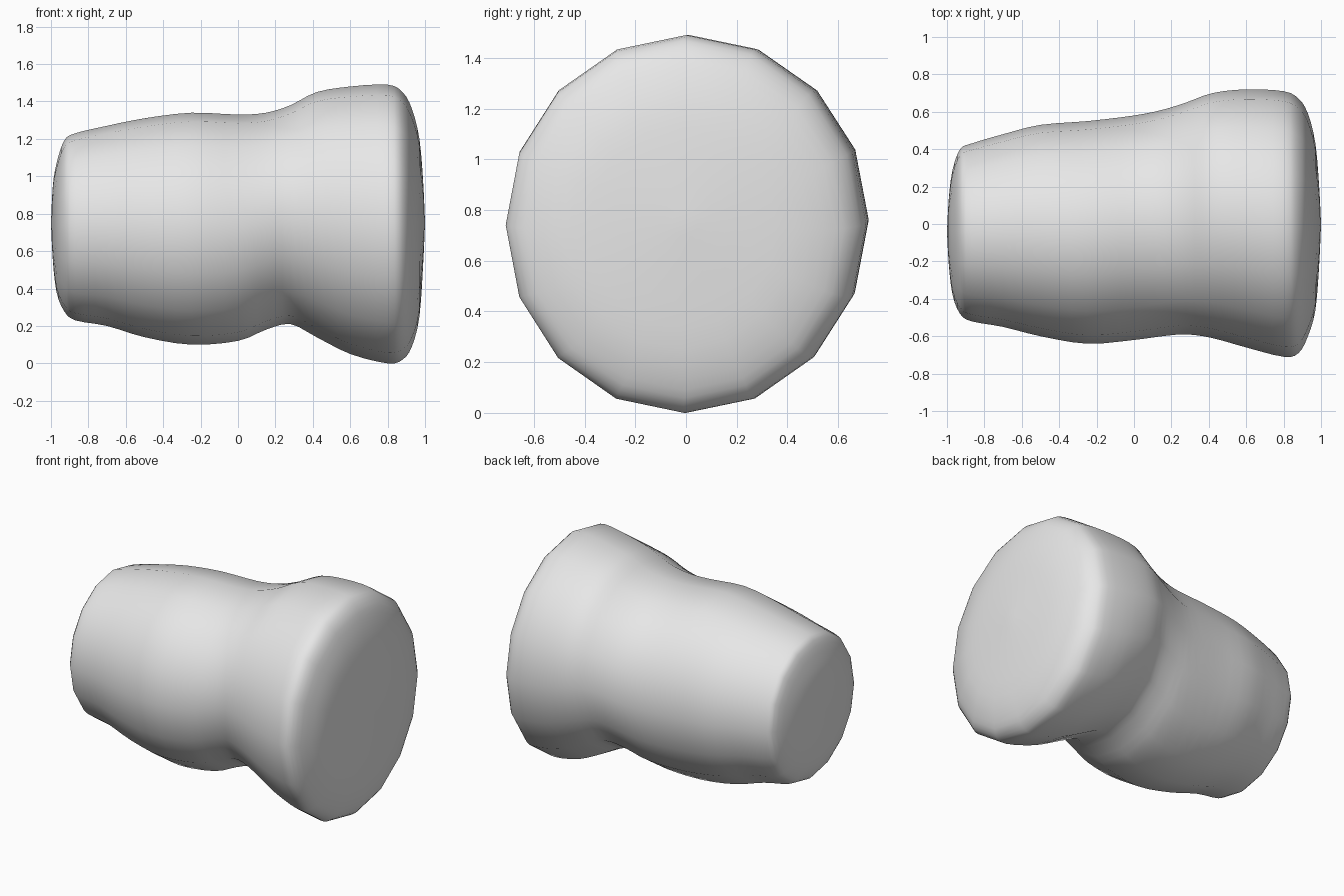
import bpy
import bmesh
import math

SIDES = 16
STEPS = 3

old = bpy.data.objects.get("Cube")
if old:
    bpy.data.objects.remove(old, do_unlink=True)


def make_material(name, color):
    material = bpy.data.materials.new(name)
    material.use_nodes = True
    material.diffuse_color = color
    material.node_tree.nodes["Principled BSDF"].inputs["Base Color"].default_value = color
    return material


def smooth_between(before, start, end, after, t):
    """Catmull-Rom interpolation between two neighbouring sections."""
    result = []
    for a, b, c, d in zip(before, start, end, after):
        slope = c - a
        bend = 2 * a - 5 * b + 4 * c - d
        twist = 3 * b - a - 3 * c + d
        result.append(b + (slope * t + bend * t ** 2 + twist * t ** 3) / 2)
    return result


def refine(sections, steps):
    """Insert smooth in-between sections along the body."""
    last = len(sections) - 1
    refined = []
    for i in range(last):
        neighbours = [sections[min(max(i + k, 0), last)] for k in (-1, 0, 1, 2)]
        for step in range(steps):
            refined.append(smooth_between(*neighbours, step / steps))
    refined.append(list(sections[last]))
    return refined


def add_ring(bm, section):
    """Add one oval ring across the x axis."""
    x, top, bottom, back, front = section
    ring = []
    for i in range(SIDES):
        angle = math.tau * i / SIDES
        y = (back + front) / 2 + (back - front) / 2 * math.cos(angle)
        z = (top + bottom) / 2 + (top - bottom) / 2 * math.sin(angle)
        ring.append(bm.verts.new((x, y, z)))
    return ring


# Sections along the body: x, top, bottom, back, front
sections = [
    (-1, .75, .75, -.04, -.04),
    (-.99, .95, .55, .14, -.22),
    (-.97, 1.07, .38, .29, -.38),
    (-.93, 1.19, .28, .4, -.48),
    (-.87, 1.23, .23, .43, -.52),
    (-.7, 1.27, .2, .48, -.55),
    (-.5, 1.31, .14, .53, -.6),
    (-.25, 1.34, .1, .55, -.64),
    (0, 1.33, .12, .58, -.62),
    (.15, 1.34, .18, .61, -.6),
    (.28, 1.38, .21, .65, -.59),
    (.42, 1.45, .14, .7, -.61),
    (.6, 1.48, .05, .72, -.66),
    (.8, 1.49, 0, .71, -.71),
    (.88, 1.45, .02, .67, -.69),
    (.93, 1.36, .09, .59, -.6),
    (.97, 1.2, .25, .43, -.46),
    (.99, .97, .53, .2, -.22),
    (1, .75, .75, 0, 0),
]

# Waisted body with gently domed ends
bm = bmesh.new()
rings = [add_ring(bm, section) for section in refine(sections, STEPS)]
for near, far in zip(rings, rings[1:]):
    for i in range(SIDES):
        j = (i + 1) % SIDES
        bm.faces.new((near[i], near[j], far[j], far[i]))

# Close each end to a single point
bmesh.ops.remove_doubles(bm, verts=bm.verts, dist=0.0001)
bmesh.ops.recalc_face_normals(bm, faces=bm.faces)
for face in bm.faces:
    face.smooth = True

mesh = bpy.data.meshes.new("waisted_body")
bm.to_mesh(mesh)
bm.free()
mesh.materials.append(make_material("light grey", (0.8, 0.8, 0.8, 1)))
body = bpy.data.objects.new("waisted_body", mesh)
bpy.context.collection.objects.link(body)
